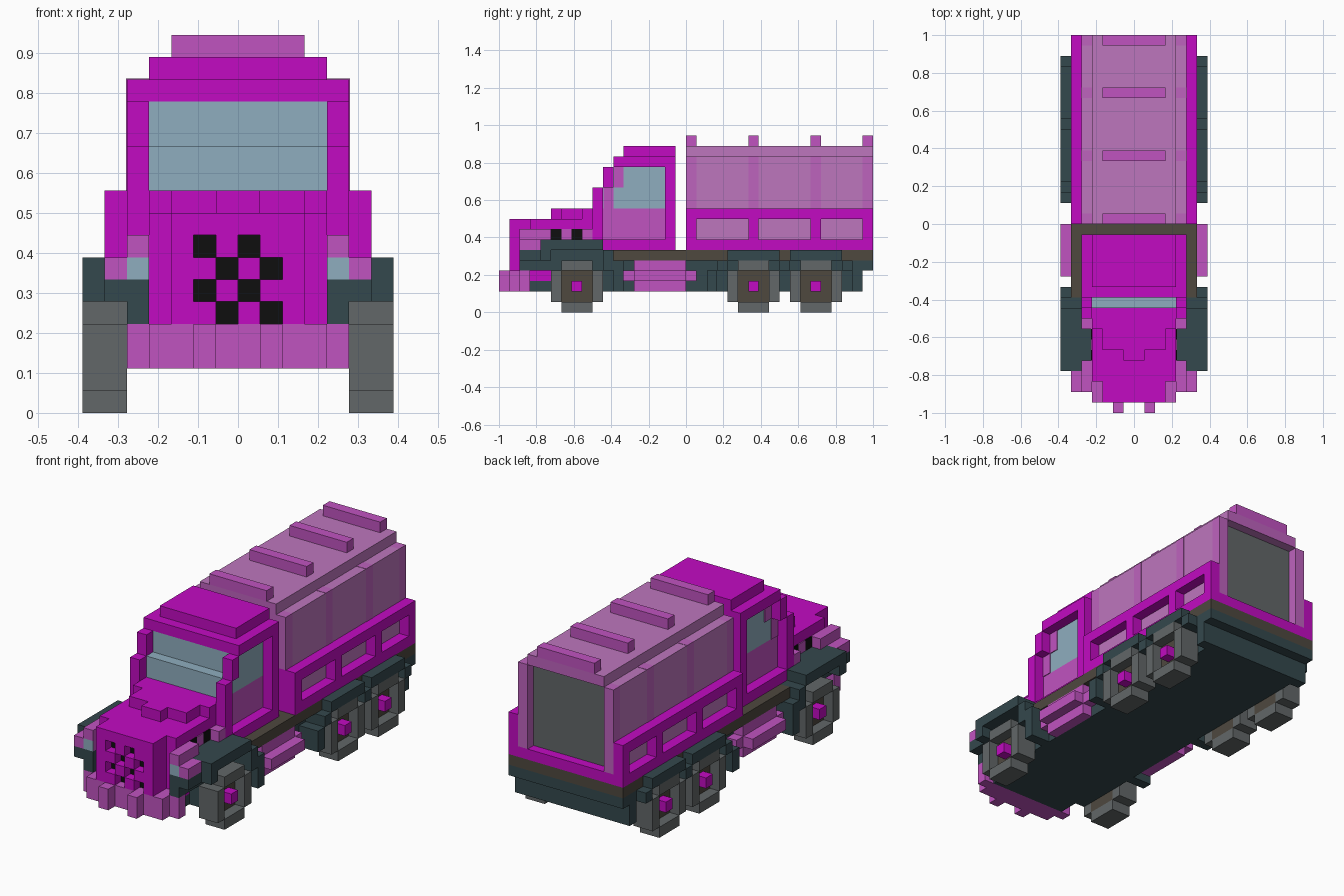
import bpy, bmesh

cube = bpy.data.objects.get("Cube")
if cube:
    bpy.data.objects.remove(cube)

V = 2 / 36  # one block


def lin(c):
    c /= 255
    return c / 12.92 if c <= 0.04045 else ((c + 0.055) / 1.055) ** 2.4


def material(name, *rgb):
    m = bpy.data.materials.new(name)
    col = [lin(c) for c in rgb] + [1]
    m.diffuse_color = col
    m.use_nodes = True
    bsdf = m.node_tree.nodes["Principled BSDF"]
    bsdf.inputs["Base Color"].default_value = col
    bsdf.inputs["Roughness"].default_value = 0.8
    return m


MAGENTA = material("magenta paint", 194, 11, 194)
PINK = material("pink trim", 192, 83, 192)
CANVAS = material("mauve canvas", 190, 118, 190)
RIB = material("canvas rib", 190, 99, 190)
GLASS = material("pale blue glass", 143, 174, 191)
SLATE = material("dark slate", 52, 72, 77)
RUBBER = material("grey rubber", 98, 103, 104)
BROWN = material("brown metal", 78, 72, 63)
BLACK = material("black", 14, 14, 14)


def part(name, mat, boxes, mirror=False):
    """Join boxes (x0, x1, y0, y1, z0, z1 in blocks) into one object."""
    bm = bmesh.new()
    for b in boxes:
        vs = bmesh.ops.create_cube(bm, size=1)["verts"]
        for v in vs:
            for a in range(3):
                lo, hi = b[2 * a], b[2 * a + 1]
                v.co[a] = V * (lo if v.co[a] < 0 else hi)
    me = bpy.data.meshes.new(name)
    bm.to_mesh(me)
    bm.free()
    me.materials.append(mat)
    ob = bpy.data.objects.new(name, me)
    bpy.context.collection.objects.link(ob)
    if mirror:
        mod = ob.modifiers.new("Mirror", "MIRROR")
        mod.use_mirror_merge = False
    return ob


# Wheels: ring tyre, recessed rim, hub
for name, y in (("front", -13), ("middle", 4), ("rear", 10)):
    part(name + "_tyres", RUBBER, [
        (5, 7, y, y + 1, 1, 4), (5, 7, y + 4, y + 5, 1, 4),
        (5, 7, y + 1, y + 4, 0, 1), (5, 7, y + 1, y + 4, 4, 5)], True)
    part(name + "_rims", BROWN, [(5, 6, y + 1, y + 4, 1, 4)], True)
    part(name + "_hubs", MAGENTA, [(6, 7, y + 2, y + 3, 2, 3)], True)

# Chassis and frame
part("chassis", SLATE, [
    (-4, 4, -15, -13, 2, 3), (-5, 5, -13, 17, 2, 5),
    (-6, 6, 16, 18, 4, 5)])
part("frame", BROWN, [(-6, 6, -7, 18, 5, 6)])
part("side_tanks", PINK, [
    (5, 6, -5, 0, 2, 5), (5, 6, -6, 1, 3, 4), (6, 7, -5, 0, 3, 4)], True)

# Fenders
part("front_fenders", SLATE, [
    (4, 7, -14, -8, 6, 7), (5, 7, -14, -13, 5, 6), (4, 6, -16, -14, 5, 6),
    (4, 5, -16, -13, 4, 5), (4, 5, -14, -8, 5, 6),
    (5, 7, -8, -7, 4, 6), (5, 7, -7, -6, 2, 5)], True)
part("rear_fenders", SLATE, [
    (6, 7, 4, 9, 5, 6), (6, 7, 10, 15, 5, 6), (5, 7, 3, 4, 4, 5),
    (5, 7, 9, 10, 4, 5), (5, 7, 15, 16, 4, 5), (5, 7, 2, 3, 2, 4),
    (5, 6, 16, 17, 2, 4)], True)

# Front bumper
part("bumper", PINK, [
    (0, 4, -17, -15, 2, 4), (1, 2, -18, -17, 2, 4),
    (4, 5, -16, -15, 2, 4)], True)

# Bonnet with stepped nose and raised centre
part("bonnet", MAGENTA, [
    (-4, 4, -15, -8, 3, 9), (-3, 3, -16, -15, 4, 9),
    (-3, 3, -17, -16, 8, 9),
    (-3, -2, -17, -16, 4, 8), (2, 3, -17, -16, 4, 8),
    (-4, 4, -10, -8, 9, 10), (-3, 3, -12, -10, 9, 10),
    (-1, 1, -13, -12, 9, 10)])

# Chequered grille: raised blocks over black plates
raised, holes = [], []
for z in range(4, 8):
    for x in range(-2, 2):
        if (x + z) % 2 == 1:
            holes.append((x, x + 1, -16.1, -16, z, z + 1))
        else:
            raised.append((x, x + 1, -17, -16, z, z + 1))
part("grille_blocks", MAGENTA, raised)
part("grille_holes", BLACK, holes)
part("bonnet_vents", BLACK, [
    (4, 4.1, -13, -12, 7, 8), (4, 4.1, -11, -10, 7, 8)], True)
part("vent_trim", PINK, [
    (4, 4.1, -12, -11, 7, 8), (4, 5, -10, -9, 7, 8)], True)

# Headlights
part("headlight_housings", PINK, [
    (4, 5, -16, -13, 7, 8), (5, 6, -16, -14, 6, 7),
    (4, 5, -15.9, -14, 6, 7)], True)
part("headlight_lenses", GLASS, [(4, 5, -16, -15.9, 6, 7)], True)

# Cab shell: pillars and sills around the door openings
part("cab_sides", MAGENTA, [
    (4, 5, -2, -1, 6, 15), (4, 5, -9, -2, 6, 7), (4, 5, -9, -8, 7, 12),
    (4, 5, -8, -7, 12, 14), (4, 5, -7, -2, 14, 15)], True)
part("cab_roof", MAGENTA, [
    (-4, 4, -7, -1, 14, 15), (-4, 4, -6, -1, 15, 16)])
part("cab_back", MAGENTA, [(-4, 4, -2, -1, 6, 14)])
part("cab_glass", GLASS, [
    (-4, 4, -8, -2, 10, 12), (-4, 4, -7, -2, 12, 14)])
part("doors", PINK, [
    (3, 4, -8, -2, 7, 10), (3.9, 4.08, -7.95, -7, 10, 12),
    (3.9, 4.08, -6.95, -6, 12, 14)], True)

# Cargo bed with recessed side panels
rails = [(5, 6, 0, 18, 6, 7), (5, 6, 0, 18, 9, 10)]
rails += [(5, 6, a, b, 7, 9) for a, b in ((0, 1), (6, 7), (12, 13), (17, 18))]
part("bed_sides", MAGENTA, rails, True)
part("bed_floor", MAGENTA, [(-5, 5, 0, 18, 6, 7), (-5, 5, 0, 1, 7, 10)])

# Canvas cover, hoops, roof bars and rear opening
part("canvas_cover", CANVAS, [
    (-5, 5, 1, 17, 7, 15), (-4, 4, 0.05, 17.95, 15, 16)])
part("canvas_hoops", RIB, [
    (-5.03, 5.03, y, y + 1, 10, 15.03) for y in (6, 12)]
    + [(-5, 5, 0, 1, 10, 15), (-4, 4, 0, 0.05, 15, 16)])
part("roof_bars", PINK, [(-3, 3, y, y + 1, 16, 17) for y in (0, 6, 12, 17)])
part("rear_opening_posts", RIB, [(4, 5, 17, 18, 7, 15)], True)
part("rear_opening_lintel", RIB, [(-4, 4, 17.95, 18, 15, 16)])
part("rear_panel", RUBBER, [(-4, 4, 17, 17.1, 7, 15)])
